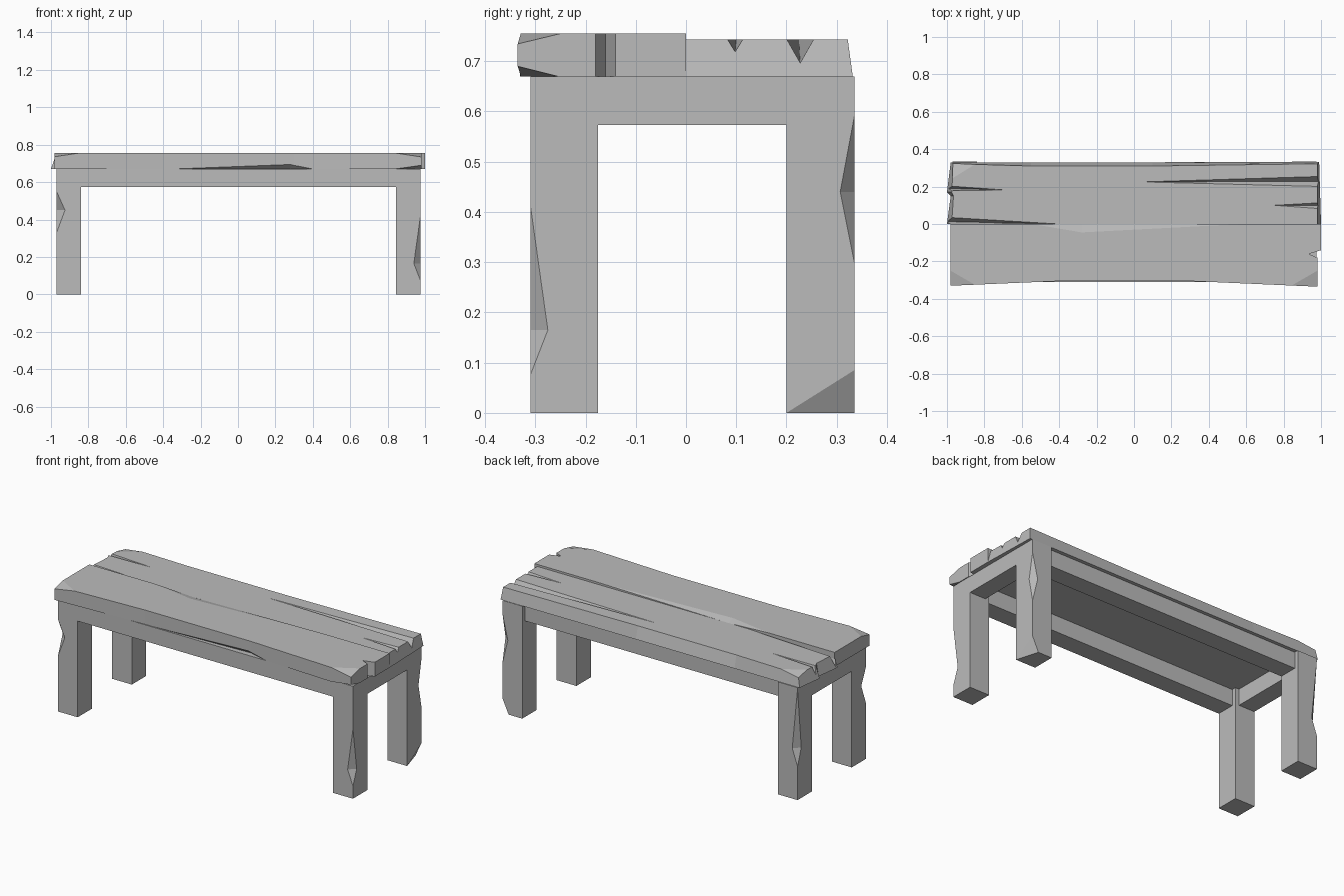
import bpy, bmesh
from mathutils import Vector

if "Cube" in bpy.data.objects:
    bpy.data.objects.remove(bpy.data.objects["Cube"])

GREY = (0.5, 0.5, 0.5, 1)
mat = bpy.data.materials.new("weathered grey")
mat.use_nodes = True
mat.diffuse_color = GREY
mat.node_tree.nodes["Principled BSDF"].inputs["Base Color"].default_value = GREY


def finish(bm, name):
    bmesh.ops.recalc_face_normals(bm, faces=bm.faces)
    mesh = bpy.data.meshes.new(name)
    bm.to_mesh(mesh)
    bm.free()
    mesh.materials.append(mat)
    obj = bpy.data.objects.new(name, mesh)
    bpy.context.collection.objects.link(obj)
    return obj


def box(name, lo, hi):
    bm = bmesh.new()
    bmesh.ops.create_cube(bm, size=1)
    for v in bm.verts:
        v.co = [lo[i] if v.co[i] < 0 else hi[i] for i in range(3)]
    return finish(bm, name)


def loft(bottom, top, z0, z1):
    """Closed solid between two outlines of equal length."""
    bm = bmesh.new()
    a = [bm.verts.new((x, y, z0)) for x, y in bottom]
    b = [bm.verts.new((x, y, z1)) for x, y in top]
    n = len(a)
    bm.faces.new(a)
    bm.faces.new(b)
    for i in range(n):
        j = (i + 1) % n
        bm.faces.new((a[i], a[j], b[j], b[i]))
    bmesh.ops.recalc_face_normals(bm, faces=bm.faces)
    return bm


def chip_corner(bm, p, q, r, corner):
    """Slice off the corner lying beyond the plane through p, q, r."""
    p, q, r, corner = map(Vector, (p, q, r, corner))
    normal = (q - p).cross(r - p).normalized()
    if normal.dot(corner - p) < 0:
        normal = -normal
    geom = bm.verts[:] + bm.edges[:] + bm.faces[:]
    cut = bmesh.ops.bisect_plane(bm, geom=geom, plane_co=p, plane_no=normal, clear_outer=True)
    edges = [e for e in cut["geom_cut"] if isinstance(e, bmesh.types.BMEdge)]
    bmesh.ops.holes_fill(bm, edges=edges)


def carve(obj, points):
    """Subtract the convex hull of a few points."""
    bm = bmesh.new()
    for p in points:
        bm.verts.new(p)
    bmesh.ops.convex_hull(bm, input=bm.verts)
    cutter = finish(bm, "cutter")
    cutter.hide_render = True
    mod = obj.modifiers.new("carve", "BOOLEAN")
    mod.operation, mod.solver, mod.object = "DIFFERENCE", "EXACT", cutter
    bpy.context.view_layer.objects.active = obj
    bpy.ops.object.modifier_apply(modifier=mod.name)
    bpy.data.objects.remove(cutter)


def crack(obj, x_end, y0, y1, x_tip, y_tip, top, depth):
    """Tapering V split running in from a plank end."""
    x = x_end * 1.02
    carve(obj, [(x, y0, top), (x, y1, top), (x, (y0 + y1) / 2, depth),
                (x_tip, y_tip, top), (x, y0, top + .05), (x, y1, top + .05),
                (x_tip, y_tip, top + .05)])


# Legs, each with a chipped outer corner
def leg(name, xo, xi, yo, yi, low, mid, high, dx, dy, foot_chip=False):
    bm = bmesh.new()
    V = bm.verts.new
    sx, sy = (1 if xo > 0 else -1), (1 if yo > 0 else -1)
    H = .67
    o = [V((xo, yo, z)) for z in (0, low, high, H)]
    cx = V((xo - sx * dx, yo, mid))
    cy = V((xo, yo - sy * dy, mid))
    a, A = V((xi, yo, 0)), V((xi, yo, H))
    b, B = V((xo, yi, 0)), V((xo, yi, H))
    c, C = V((xi, yi, 0)), V((xi, yi, H))
    for f in ((o[0], o[1], cx, o[2], o[3], A, a), (o[0], o[1], cy, o[2], o[3], B, b),
              (o[1], cx, cy), (o[2], cx, cy), (a, A, C, c), (b, B, C, c),
              (o[0], a, c, b), (o[3], A, C, B)):
        bm.faces.new(f)
    if foot_chip:
        bmesh.ops.recalc_face_normals(bm, faces=bm.faces)
        chip_corner(bm, (xo, yi, 0), (xo, yo, .085), (xo - sx * .04, yo, 0), (xo, yo, 0))
    finish(bm, name)


leg("front_right_leg", -.97, -.84, -.31, -.175, .33, .45, .55, .045, .045)
leg("front_left_leg", .975, .845, -.31, -.175, .075, .165, .415, .035, .035)
leg("back_left_leg", .975, .845, .335, .2, .3, .44, .59, .035, .028, True)
leg("back_right_leg", -.97, -.84, .335, .2, .2, .3, .66, .035, .035)

# Rails under the seat
box("front_rail", (-.9, -.31, .573), (.9, -.2, .67))
box("back_rail", (-.9, .2, .573), (.9, .31, .67))
box("right_rail", (-.97, -.25, .573), (-.865, .25, .67))
box("left_rail", (.87, -.25, .573), (.975, .25, .67))

# Front seat plank
Z, T = .67, .755
outline = [(-.98, 0), (-.98, -.33), (-.4, -.305), (.3, -.305), (.98, -.335),
           (.98, -.18), (.935, -.16), (1, -.14), (1, 0)]
bm = loft(outline, outline, Z, T)
for s in (-1, 1):
    chip_corner(bm, (s * .85, -.325, T), (s * .98, -.25, T), (s * .98, -.333, .735),
                (s * .98, -.34, T))
chip_corner(bm, (.84, -.328, Z), (.98, -.255, Z), (.98, -.335, .69), (.98, -.34, Z))
front_plank = finish(bm, "front_seat_plank")
# Splintered lower edge and worn inner edge
carve(front_plank, [(-.37, -.306, Z), (.4, -.309, Z), (.28, -.306, .695),
                    (.28, -.275, Z - .001), (.1, -.4, .6)])
carve(front_plank, [(-.55, .001, T), (.6, .001, T), (-.28, -.045, T),
                    (-.28, .001, .742), (-.2, .02, .85)])

# Back seat plank with sloping ends and back
T = .743
low = [(-1, 0), (-.98, .15), (-1, .17), (-.98, .33), (-.55, .33), (.1, .33), (.99, .332), (1, 0)]
top = [(-.975, 0), (-.965, .15), (-.975, .17), (-.965, .322), (-.55, .31), (.1, .31),
       (.98, .322), (.98, 0)]
bm = loft(low, top, Z, T)
chip_corner(bm, (-.97, .245, T), (-.85, .319, T), (-.97, .324, .725), (-.97, .33, T))
back_plank = finish(bm, "back_seat_plank")
crack(back_plank, -1, -.01, .037, -.4, .0, T, .675)
crack(back_plank, -1, .177, .205, -.69, .182, T, .69)
crack(back_plank, 1, .2, .255, .04, .225, T, .695)
crack(back_plank, 1, .08, .115, .75, .1, T, .715)
